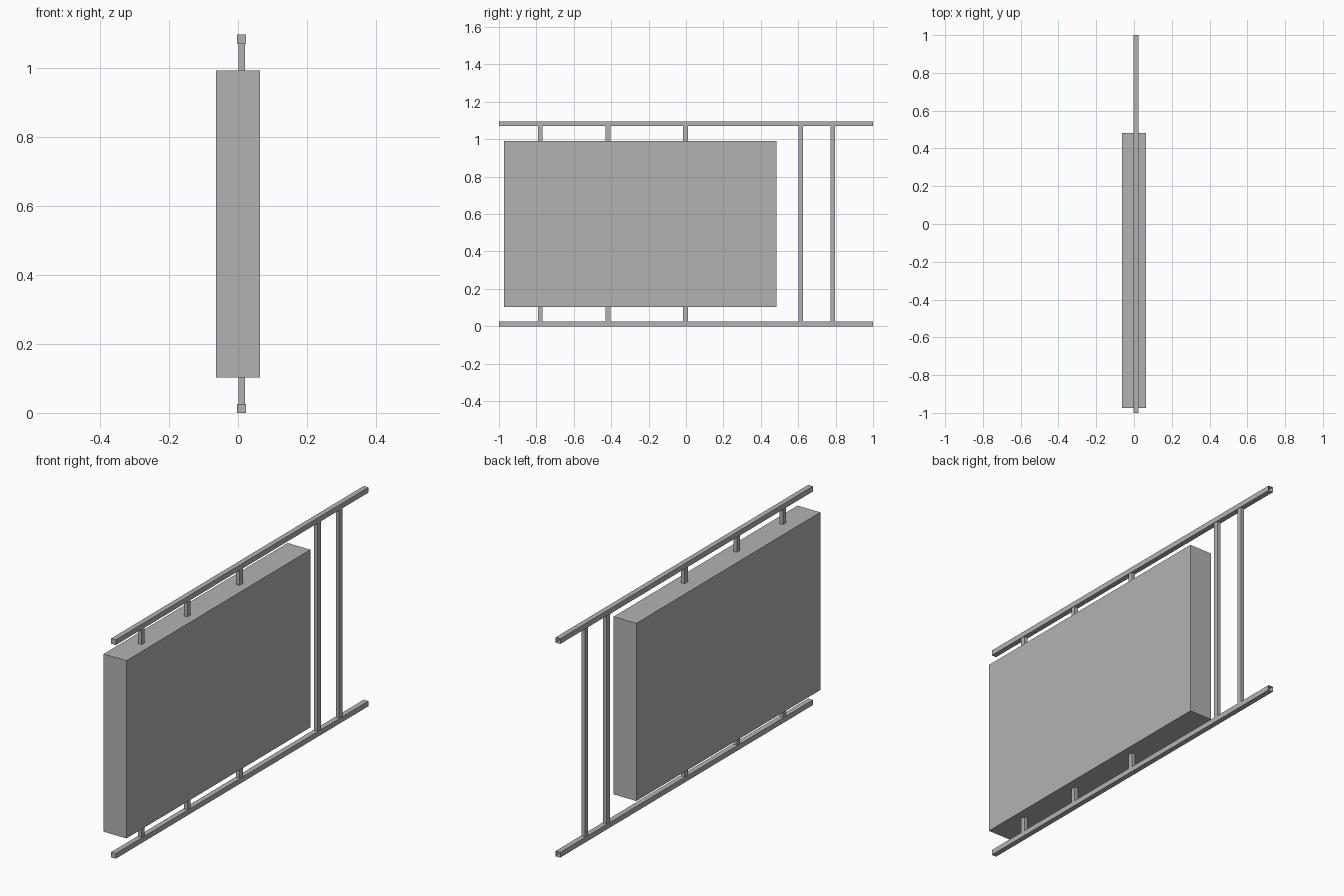
import bpy
import bmesh
from mathutils import Vector

cube = bpy.data.objects.get("Cube")
if cube:
    bpy.data.objects.remove(cube, do_unlink=True)

grey = bpy.data.materials.new("light_grey")
grey.use_nodes = True
colour = (0.45, 0.45, 0.45, 1)
grey.diffuse_color = colour
grey.node_tree.nodes["Principled BSDF"].inputs["Base Color"].default_value = colour


def box(name, low, high, open_back=False):
    """Box between two corners, optionally without its +y end."""
    low, high = Vector(low), Vector(high)
    bm = bmesh.new()
    bmesh.ops.create_cube(bm, size=1)
    for v in bm.verts:
        v.co = (low + high) / 2 + v.co * (high - low)
    if open_back:
        bm.normal_update()
        ends = [f for f in bm.faces if f.normal.y > 0.9]
        bmesh.ops.delete(bm, geom=ends, context="FACES_ONLY")
    mesh = bpy.data.meshes.new(name)
    bm.to_mesh(mesh)
    bm.free()
    mesh.materials.append(grey)
    obj = bpy.data.objects.new(name, mesh)
    bpy.context.collection.objects.link(obj)
    return obj


HEIGHT = 1.096
RAIL = 0.026
PANEL_BOTTOM, PANEL_TOP = 0.102, 0.992

# Infill panel
box("panel", (-0.063, -0.973, PANEL_BOTTOM), (0.063, 0.483, PANEL_TOP))

# Top and bottom rails, open at the back end
for name, z in (("bottom_rail", 0), ("top_rail", HEIGHT - RAIL)):
    box(name, (-0.003, -1, z), (0.023, 1, z + RAIL), open_back=True)


def post(name, y, bottom, top):
    box(name, (0.001, y - 0.0125, bottom), (0.02, y + 0.0125, top))


# Short stubs holding the panel to the rails
for i, y in enumerate((-0.78, -0.417, -0.003), 1):
    post(f"lower_stub_{i}", y, RAIL, PANEL_BOTTOM)
    post(f"upper_stub_{i}", y, PANEL_TOP, HEIGHT - RAIL)

# Full-height uprights behind the panel
for i, y in enumerate((0.614, 0.785), 1):
    post(f"upright_{i}", y, RAIL, HEIGHT - RAIL)
